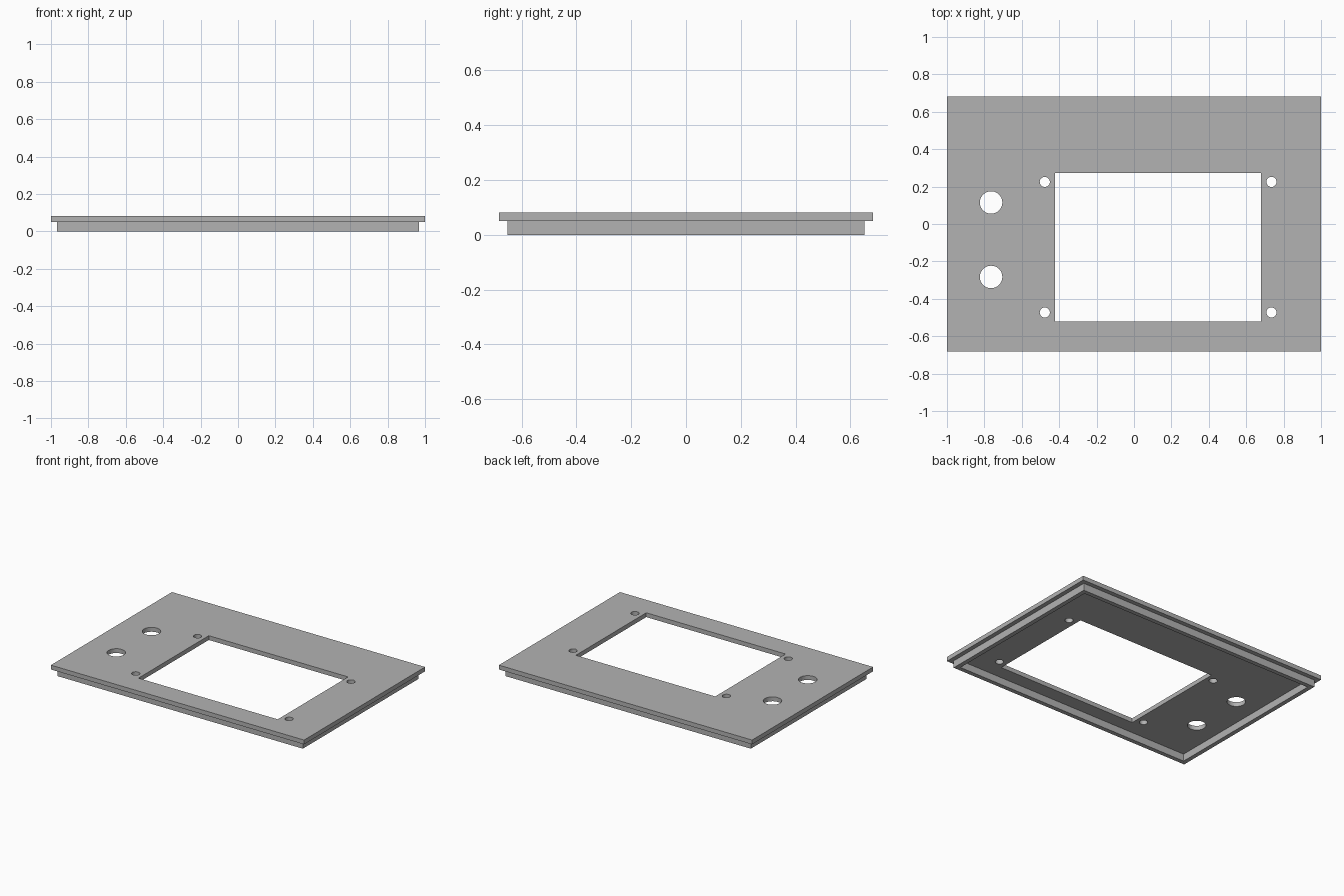
import bpy
import math

cube = bpy.data.objects.get("Cube")
if cube:
    bpy.data.objects.remove(cube, do_unlink=True)

# One plain grey for the whole panel
grey = bpy.data.materials.new("panel grey")
grey.use_nodes = True
colour = (0.45, 0.45, 0.45, 1)
grey.diffuse_color = colour
grey.node_tree.nodes["Principled BSDF"].inputs["Base Color"].default_value = colour


def rectangle(x0, x1, y0, y1):
    return [(x0, y0), (x1, y0), (x1, y1), (x0, y1)]


def circle(cx, cy, radius, sides=48):
    angles = [math.tau * i / sides for i in range(sides)]
    return [(cx + radius * math.cos(a), cy + radius * math.sin(a)) for a in angles]


def sheet(name, outlines, bottom, top):
    """Extrude a filled outline; outlines nested inside it become holes."""
    curve = bpy.data.curves.new(name + " outline", "CURVE")
    curve.dimensions = "2D"
    curve.fill_mode = "BOTH"
    curve.extrude = (top - bottom) / 2
    for points in outlines:
        spline = curve.splines.new("POLY")
        spline.points.add(len(points) - 1)
        for point, (x, y) in zip(spline.points, points):
            point.co = (x, y, 0, 1)
        spline.use_cyclic_u = True
    helper = bpy.data.objects.new(name + " helper", curve)
    bpy.context.collection.objects.link(helper)
    bpy.context.view_layer.update()
    evaluated = helper.evaluated_get(bpy.context.evaluated_depsgraph_get())
    mesh = bpy.data.meshes.new_from_object(evaluated)
    bpy.data.objects.remove(helper, do_unlink=True)
    bpy.data.curves.remove(curve)
    mesh.name = name
    mesh.materials.clear()
    mesh.materials.append(grey)
    mesh.polygons.foreach_set("use_smooth", [False] * len(mesh.polygons))
    part = bpy.data.objects.new(name, mesh)
    part.location.z = (top + bottom) / 2
    bpy.context.collection.objects.link(part)
    return part


HALF_X, HALF_Y = 1.0, 0.683
WALL = 0.031
SEAM, TOP = 0.051, 0.082

# Face plate: display window, four screw holes, two button holes
openings = [rectangle(-0.422, 0.679, -0.521, 0.273)]
openings += [circle(x, y, 0.027) for x in (-0.477, 0.735) for y in (-0.473, 0.225)]
openings += [circle(-0.764, y, 0.06) for y in (-0.283, 0.115)]
outer = rectangle(-HALF_X, HALF_X, -HALF_Y, HALF_Y)
sheet("face_plate", [outer] + openings, SEAM, TOP)


# Locating rim under the plate, set in from its edge and open in the middle
def inset(d):
    return rectangle(d - HALF_X, HALF_X - d, d - HALF_Y, HALF_Y - d)


sheet("locating_rim", [inset(WALL), inset(2 * WALL)], 0, SEAM)
